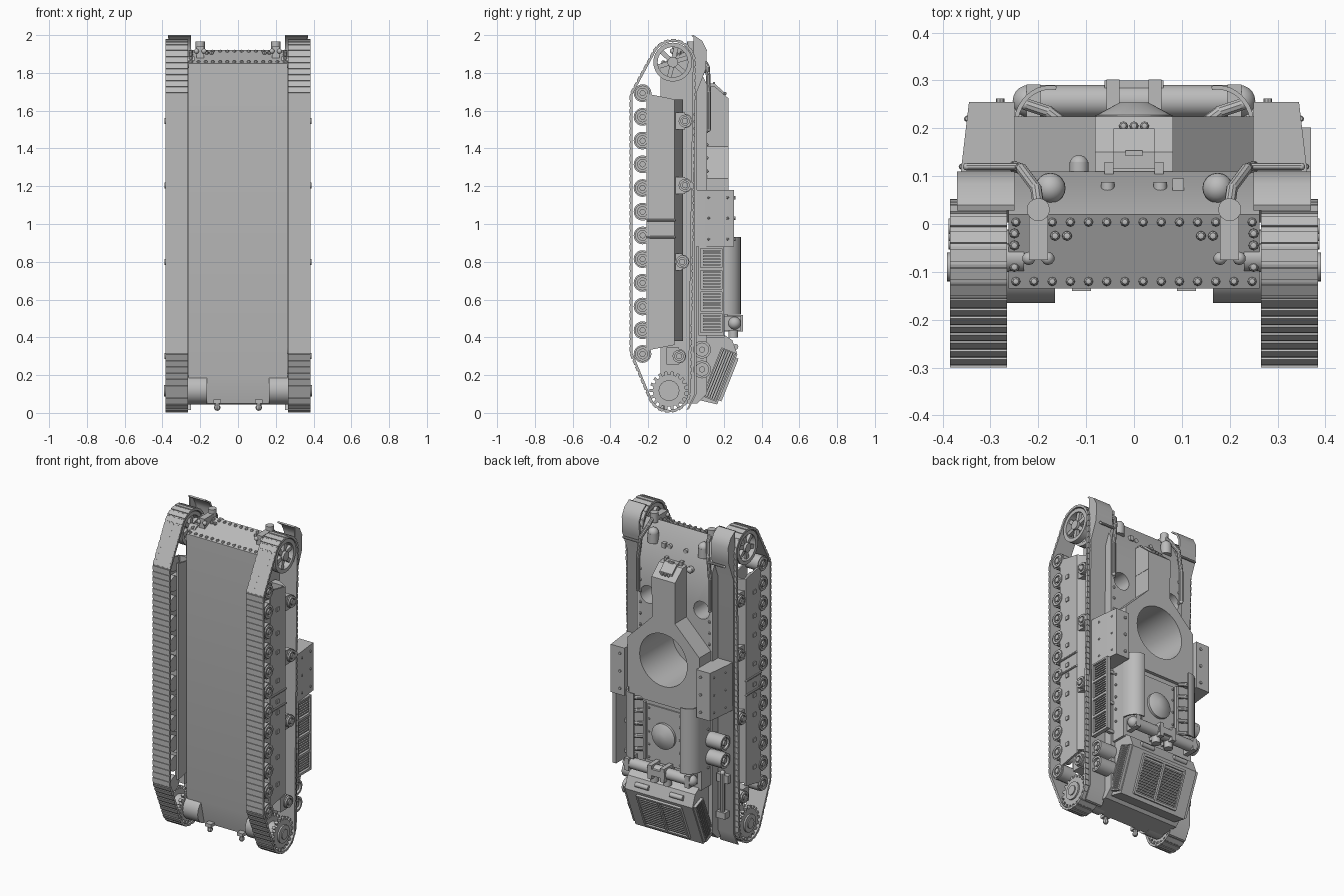
import bpy, bmesh, math
from mathutils import Vector, Matrix
from mathutils.geometry import convex_hull_2d

if "Cube" in bpy.data.objects:
    bpy.data.objects.remove(bpy.data.objects["Cube"])

grey = bpy.data.materials.new("primer_grey")
grey.use_nodes = True
grey.diffuse_color = (0.5, 0.5, 0.5, 1)
grey.node_tree.nodes["Principled BSDF"].inputs["Base Color"].default_value = (0.5, 0.5, 0.5, 1)
AX = {"x": Vector((1, 0, 0)), "y": Vector((0, 1, 0)), "z": Vector((0, 0, 1))}
made = []


def finish(name, bm, mirror=False):
    if mirror:
        both = bm.verts[:] + bm.edges[:] + bm.faces[:]
        copy = bmesh.ops.duplicate(bm, geom=both)["geom"]
        for v in (g for g in copy if isinstance(g, bmesh.types.BMVert)):
            v.co.x *= -1
    bmesh.ops.recalc_face_normals(bm, faces=bm.faces[:])
    mesh = bpy.data.meshes.new(name)
    bm.to_mesh(mesh)
    bm.free()
    mesh.materials.append(grey)
    obj = bpy.data.objects.new(name, mesh)
    bpy.context.collection.objects.link(obj)
    made.append(obj)
    return obj


def box(bm, x, y, z, turn=Matrix()):
    mid = Vector([(a + b) / 2 for a, b in (x, y, z)])
    size = [abs(b - a) for a, b in (x, y, z)]
    m = Matrix.Translation(mid) @ turn @ Matrix.Diagonal((*size, 1))
    bmesh.ops.create_cube(bm, size=1, matrix=m)


def cyl(bm, c, r, depth, axis="x", seg=24, r2=None):
    direction = AX[axis] if isinstance(axis, str) else axis
    rot = AX["z"].rotation_difference(direction).to_matrix().to_4x4()
    bmesh.ops.create_cone(bm, cap_ends=True, segments=seg, radius1=r, radius2=r if r2 is None else r2,
                          depth=depth, matrix=Matrix.Translation(c) @ rot)


def ball(bm, c, r, seg=8):
    bmesh.ops.create_uvsphere(bm, u_segments=seg, v_segments=seg // 2 + 1, radius=r,
                              matrix=Matrix.Translation(c))


def rod(bm, points, r):
    for a, b in zip(points, points[1:]):
        a, b = Vector(a), Vector(b)
        cyl(bm, (a + b) / 2, r, (b - a).length, (b - a).normalized(), 10)
        ball(bm, b, r, 10)


def prism(bm, pts, a, b, axis="x"):
    put = {"x": lambda p, t: (t, p[0], p[1]), "y": lambda p, t: (p[0], t, p[1]),
           "z": lambda p, t: (p[0], p[1], t)}[axis]
    low, high = ([bm.verts.new(put(p, t)) for p in pts] for t in (a, b))
    bm.faces.new(low)
    bm.faces.new(high)
    for i in range(len(pts)):
        j = (i + 1) % len(pts)
        bm.faces.new((low[i], low[j], high[j], high[i]))


def ring(bm, c, r_out, r_in, depth, seg=28):
    loops = [[bm.verts.new((c[0] + dx, c[1] + r * math.cos(k * math.tau / seg),
                            c[2] + r * math.sin(k * math.tau / seg))) for k in range(seg)]
             for r, dx in ((r_out, -depth / 2), (r_out, depth / 2), (r_in, depth / 2), (r_in, -depth / 2))]
    for n in range(4):
        p, q = loops[n], loops[(n + 1) % 4]
        for k in range(seg):
            bm.faces.new((p[k], p[k - 1], q[k - 1], q[k]))


# Hull with turret wells cut into it
bm = bmesh.new()
prism(bm, [(-.135, .2), (-.135, 1.85), (.02, 1.92), (.11, 1.74), (.11, .1), (.06, .05), (-.1, .05)], -.262, .262)
hull = finish("hull", bm)
bm = bmesh.new()
half = [(.08, 1.58), (.08, 1.41), (.25, 1.24), (.25, .88)]
prism(bm, half + [(-x, z) for x, z in reversed(half)], .1, .225, "y")
platform = finish("turret_platform", bm)
bm = bmesh.new()
cyl(bm, (0, .15, 1.16), .165, .5, "y", 40)
for s in (-1, 1):
    cyl(bm, (s * .185, .15, 1.48), .055, .5, "y", 24)
cutter = finish("well_cutter", bm)
cutter.hide_render = True
for obj in (hull, platform):
    mod = obj.modifiers.new("wells", "BOOLEAN")
    mod.operation, mod.object, mod.solver = "DIFFERENCE", cutter, "EXACT"
    bpy.context.view_layer.update()
    cut = bpy.data.meshes.new_from_object(obj.evaluated_get(bpy.context.evaluated_depsgraph_get()))
    obj.modifiers.clear()
    obj.data = cut
made.remove(cutter)
bpy.data.objects.remove(cutter)

# Driver hood with hatch plate
bm = bmesh.new()
prism(bm, [(.1, 1.735), (.15, 1.73), (.225, 1.665), (.225, 1.55), (.1, 1.55)], -.082, .082)
finish("driver_hood", bm)
bm = bmesh.new()
prism(bm, [(.115, 1.745), (.15, 1.745), (.2, 1.7), (.2, 1.65), (.115, 1.65)], -.043, .043)
box(bm, (-.018, .018), (.142, .154), (1.73, 1.752))
for s in (-1, 1):
    box(bm, (s * .043, s * .062), (.105, .13), (1.7, 1.755))
    ball(bm, (s * .022, .205, 1.69), .01)
ball(bm, (0, .205, 1.69), .01)
finish("driver_hatch", bm)

# Side stowage boxes
bm = bmesh.new()
prism(bm, [(.25, .05), (.365, .05), (.362, .11), (.345, .255), (.25, .255)], .88, 1.18, "z")
for z in (.92, 1.03, 1.14):
    for y in (.12, .22):
        ball(bm, (.361 - (y - .11) * .11, y, z), .007)
    cyl(bm, (.28, .256, z), .009, .012, "y", 8)
finish("side_boxes", bm, True)

# Engine deck with domed hatch
bm = bmesh.new()
prism(bm, [(-.25, .1), (-.25, .205), (.25, .205), (.25, .1)], .4, .88, "z")
box(bm, (-.12, .12), (.2, .213), (.5, .85))
cyl(bm, (0, .218, .68), .08, .02, "y", 28)
cyl(bm, (0, .241, .68), .03, .026, Vector((0, -1, 0)), 28, .078)
for s in (-1, 1):
    for z in (.52, .6, .68, .76, .83):
        ball(bm, (s * .108, .213, z), .007)
        ball(bm, (s * .253, .14, z), .008)
    box(bm, (s * .13, s * .145), (.2, .22), (.5, .86))
finish("engine_deck", bm)

# Curved exhaust cowls, open inwards, with ribs
bm = bmesh.new()
arc = [math.radians(a) for a in range(0, 101, 10)]
shell = [(.175 + r * math.cos(a), .205 + (r + .008) * math.sin(a)) for r, order in
         ((.077, arc), (.068, arc[::-1])) for a in order]
prism(bm, shell, .52, .93, "z")
for z in (.56, .64, .72, .8, .88):
    rod(bm, [(.15, .212, z), (.18, .235, z), (.225, .25, z)], .013)
finish("exhaust_cowls", bm, True)

# Cross pipe with clamps
bm = bmesh.new()
cyl(bm, (0, .257, .475), .034, .44, "x", 20)
box(bm, (-.062, .062), (.2, .3), (.455, .495))
for s in (-1, 1):
    ball(bm, (s * .22, .257, .475), .034, 20)
    box(bm, (s * .195, s * .225), (.19, .292), (.437, .513))
    box(bm, (s * .03, s * .058), (.2, .302), (.432, .518))
    cyl(bm, (s * .045, .25, .43), .026, .06, "z", 16)
finish("exhaust_pipe", bm)

# Sloping rear radiator housing with slatted grilles
bm = bmesh.new()
prism(bm, [(.06, .07), (.165, .045), (.272, .31), (.245, .385), (.2, .415), (.08, .42)], -.235, .235)
slope = Vector((0, .107, .265)).normalized()
normal = Vector((0, slope.z, -slope.y))
tilt = Matrix.Rotation(-math.atan2(slope.y, slope.z), 4, "X")


def slab(x, along, up, size):
    c = Vector((x, .165, .045)) + slope * along + normal * up
    box(bm, *[(c[i] - size[i] / 2, c[i] + size[i] / 2) for i in range(3)], turn=tilt)


for s in (-1, 1):
    for k in range(13):
        slab(s * .078, .05 + k * .0155, .005, (.13, .012, .008))
    slab(s * .15, .145, .006, (.012, .018, .23))
    for up in (-.012, -.088):
        slab(s * .242, .15, up, (.022, .008, .27))
    for along in (.015, .285):
        slab(s * .242, along, -.05, (.022, .08, .008))
    for k in range(5):
        slab(s * .24, .15, -.024 - k * .013, (.02, .005, .26))
    cyl(bm, (s * .12, .262, .35), .015, .09, "x", 12)
slab(0, .145, .006, (.014, .018, .23))
for along in (.03, .26):
    slab(0, along, .005, (.31, .018, .014))
finish("radiator_housing", bm)

# Louvred guard on the left side
bm = bmesh.new()
box(bm, (.345, .355), (.07, .2), (.41, .88))
for y in (.072, .196):
    box(bm, (.345, .37), (y - .006, y + .006), (.41, .88))
for g in range(4):
    z0 = .425 + g * .115
    box(bm, (.345, .37), (.07, .2), (z0 - .015, z0))
    for k in range(6):
        box(bm, (.35, .366), (.09, .182), (z0 + .01 + k * .015, z0 + .018 + k * .015))
box(bm, (.345, .37), (.07, .2), (.87, .88))
for z in (.45, .64, .84):
    box(bm, (.24, .35), (.1, .12), (z, z + .02))
finish("louvred_guard", bm)

# Air cleaners on the fenders
bm = bmesh.new()
for s, zs, y in ((-1, (.58, .69), .115), (1, (.23, .335), .085)):
    for z in zs:
        cyl(bm, (s * .29, y, z), .047, .1, "x", 24)
        ring(bm, (s * .345, y, z), .047, .034, .02)
        cyl(bm, (s * .345, y, z), .016, .02, "x", 12)
finish("air_cleaners", bm)
bm = bmesh.new()
rod(bm, [(-.31, .08, .2), (-.31, .08, .48)], .016)
box(bm, (-.34, -.28), (.05, .1), (.2, .24))
box(bm, (-.35, -.27), (.05, .085), (.42, .47))
finish("jack", bm)

# Fenders
bm = bmesh.new()
outer = [(.04, 2.0), (.085, 1.97), (.11, 1.92), (.105, 1.82), (.058, 1.7), (.055, .1), (.015, .02)]
prism(bm, outer + [(y - .012, z - .004) for y, z in reversed(outer)], .25, .37)
prism(bm, [(.04, 1.995), (.085, 1.965), (.105, 1.92), (.1, 1.82), (.05, 1.7), (.04, 1.75)], .362, .37)
rod(bm, [(.24, .12, 1.8), (.35, .12, 1.8)], .008)
finish("fenders", bm, True)

# Tracks: links laid along a belt around the wheels
bm = bmesh.new()
samples = []
for y, z, r in ((-.07, 1.857, .112), (-.09, .118, .107), (-.23, 1.67, .06), (-.23, .33, .06)):
    samples += [Vector((y + r * math.cos(t * math.tau / 72), z + r * math.sin(t * math.tau / 72))) for t in range(72)]
belt = [samples[i] for i in convex_hull_2d(samples)]
lengths = [(belt[i] - belt[i - 1]).length for i in range(len(belt))]
count = round(sum(lengths) / .036)
pitch = sum(lengths) / count
for n in range(count):
    d, i = n * pitch, 0
    while i < len(belt) - 1 and d > lengths[i]:
        d -= lengths[i]
        i += 1
    along = (belt[i] - belt[i - 1]).normalized()
    p = belt[i - 1] + along * d
    turn = Matrix.Rotation(math.atan2(along.y, along.x), 4, "X")
    out = Vector((along.y, -along.x))
    if out.dot(p - Vector((-.1, 1))) < 0:
        out = -out
    for shift, w, thick in ((0, pitch * 1.1, .011), (.006, pitch * .7, .008)):
        q = p + out * shift
        box(bm, (.265, .385), (q.x - w / 2, q.x + w / 2), (q.y - thick / 2, q.y + thick / 2), turn)
finish("tracks", bm, True)

# Running gear
bm = bmesh.new()
for k in range(12):
    c = (.325, -.23, .312 + k * .1255)
    cyl(bm, c, .047, .09, "x", 20)
    ring(bm, (.373, c[1], c[2]), .04, .026, .012, 20)
    cyl(bm, (.372, c[1], c[2]), .016, .02, "x", 12)
for y, z in ((-.005, 1.545), (-.005, 1.205), (-.02, .8), (-.037, .3)):
    cyl(bm, (.32, y, z), .038, .11, "x", 20)
    ring(bm, (.378, y, z), .034, .022, .014, 20)
    cyl(bm, (.378, y, z), .016, .02, "x", 16)
    box(bm, (.3, .368), (y - .065, y), (z - .045, z + .045))
finish("road_wheels", bm, True)
bm = bmesh.new()
for x in (.268, .362):
    prism(bm, [(-.21, .33), (-.06, .36), (-.06, 1.66), (-.21, 1.69)], x, x + .012)
prism(bm, [(.268, -.06), (.374, -.06), (.3, -.015), (.268, -.015)], .38, 1.66, "z")
for z in (.45, .62, .78, .9, .97, 1.1, 1.28, 1.4, 1.55):
    box(bm, (.37, .38), (-.155, -.13), (z - .012, z + .012))
    box(bm, (.27, .365), (-.16, -.1), (z - .02, z + .02))
for z in (.93, 1.02):
    rod(bm, [(.376, -.21, z), (.376, -.06, z)], .006)
finish("suspension_frames", bm, True)

# Spoked front idlers and toothed rear sprockets
bm = bmesh.new()
for x in (.29, .36):
    ring(bm, (x, -.07, 1.857), .103, .08, .04)
cyl(bm, (.325, -.07, 1.857), .028, .12, "x", 20)
for k in range(6):
    a = k * math.tau / 6 + .3
    y, z = -.07 + .053 * math.cos(a), 1.857 + .053 * math.sin(a)
    for x in (.29, .36):
        box(bm, (x - .01, x + .01), (y - .033, y + .033), (z - .012, z + .012), Matrix.Rotation(a, 4, "X"))
cyl(bm, (.26, -.07, 1.857), .03, .06, "x", 16)
finish("idlers", bm, True)
bm = bmesh.new()
for x in (.285, .365):
    cyl(bm, (x, -.09, .118), .085, .02, "x", 32)
    for k in range(18):
        a = k * math.tau / 18
        y, z = -.09 + .09 * math.cos(a), .118 + .09 * math.sin(a)
        box(bm, (x - .01, x + .01), (y - .012, y + .012), (z - .008, z + .008), Matrix.Rotation(a, 4, "X"))
cyl(bm, (.325, -.09, .118), .055, .12, "x", 24)
cyl(bm, (.385, -.09, .118), .03, .012, "x", 16)
finish("sprockets", bm, True)

# Final drive covers and rear hooks
bm = bmesh.new()
cyl(bm, (.217, -.088, .122), .077, .104, "x", 28)
cyl(bm, (.11, -.12, .045), .014, .04, "z", 10)
ball(bm, (.11, -.12, .028), .017)
box(bm, (.09, .13), (-.14, -.1), (.05, .07))
finish("final_drive_covers", bm, True)

# Bow fittings: rivets, tow hooks, lamps and brush guards
bm = bmesh.new()
for k in range(14):
    x = -.247 + k * .038
    ball(bm, (x, .004, 1.913), .01)
    ball(bm, (x, -.12, 1.857), .01)
for s in (-1, 1):
    for x, y in ((.25, -.02), (.25, -.045), (.165, -.025), (.14, -.025), (.25, -.09)):
        ball(bm, (s * x, y, 1.856 + (y + .135) * .45), .011)
    for k in range(6):
        ball(bm, (s * .24, .11, 1.28 + k * .07), .009)
finish("rivets", bm)
bm = bmesh.new()
box(bm, (.18, .22), (-.075, .03), (1.88, 1.94))
cyl(bm, (.2, .03, 1.935), .024, .06, "z", 16)
for x in (.18, .22):
    ball(bm, (x, -.072, 1.915), .014, 10)
rod(bm, [(.2, .04, 1.935), (.205, .075, 1.9), (.235, .115, 1.83), (.25, .12, 1.7), (.25, .12, 1.5)], .012)
cyl(bm, (.175, .075, 1.83), .032, .06, "z", 20)
ball(bm, (.175, .075, 1.86), .032, 16)
cyl(bm, (.055, .078, 1.805), .014, .02, "y", 12)
finish("tow_hooks_and_lamps", bm, True)
bm = bmesh.new()
cyl(bm, (-.115, .11, 1.72), .02, .04, "y", 14)
ball(bm, (-.115, .125, 1.72), .02, 12)
box(bm, (.08, .105), (.07, .095), (1.79, 1.82))
finish("bow_horn", bm)

bpy.ops.object.select_all(action="DESELECT")
for obj in made:
    obj.select_set(True)
bpy.context.view_layer.objects.active = made[0]
bpy.ops.object.shade_smooth_by_angle(angle=math.radians(35))
